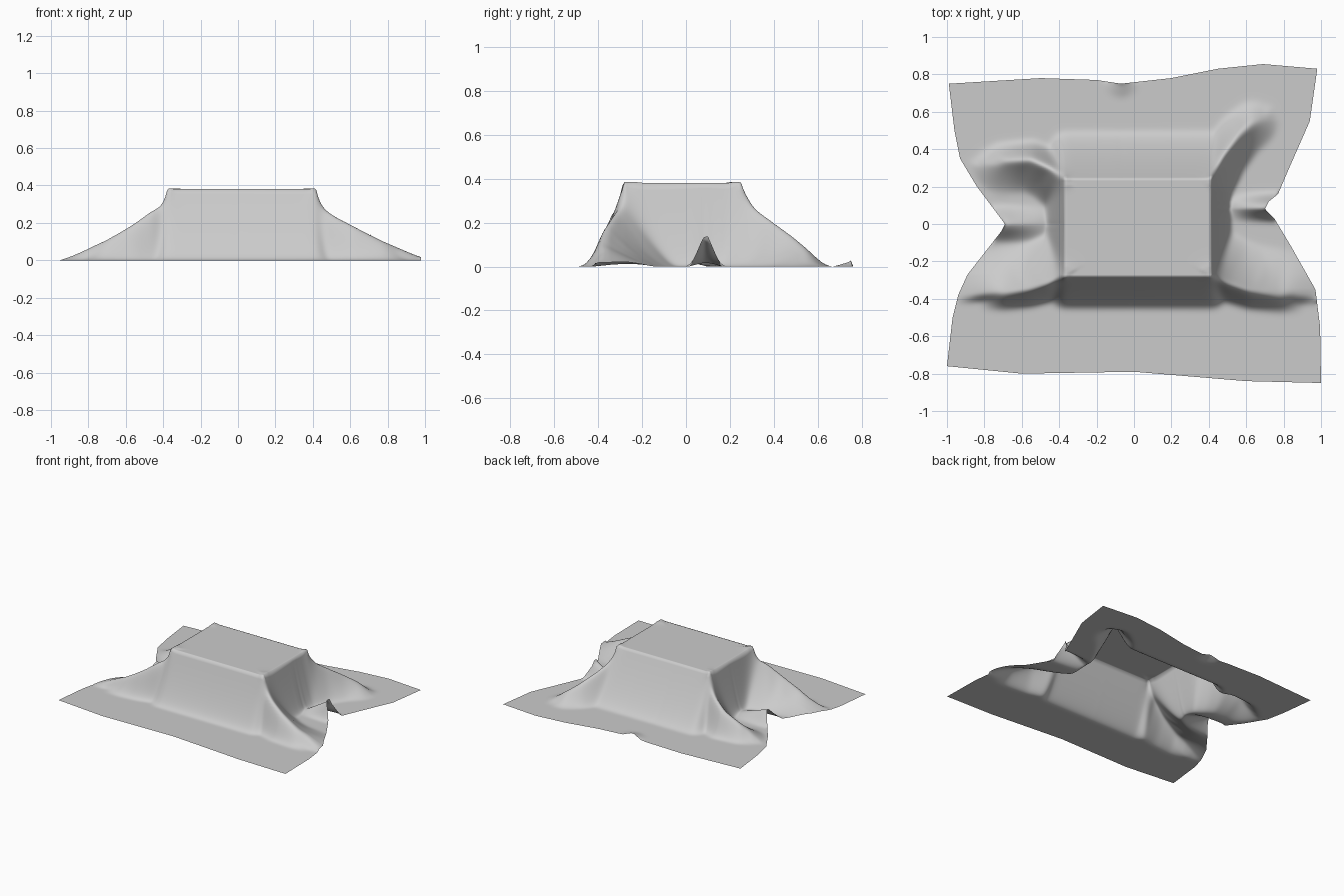
import bpy
import bmesh
from math import hypot
from mathutils import Vector

cube = bpy.data.objects.get("Cube")
if cube:
    bpy.data.objects.remove(cube, do_unlink=True)

# Hidden box under the cloth: left, right, front, back and top
X0, X1, Y0, Y1, TOP = -0.37, 0.41, -0.28, 0.24, 0.38
STEPS = 56

# Cloth outline: front and back edges as (x, y), side edges as (y, x)
FRONT = [(-1, -0.76), (-0.6, -0.8), (0, -0.79), (0.6, -0.84), (1, -0.85)]
BACK = [(-1, 0.75), (-0.5, 0.78), (-0.2, 0.77), (-0.07, 0.75), (0.2, 0.78),
        (0.45, 0.83), (0.7, 0.855), (1, 0.83)]
LEFT = [(-0.76, -1), (-0.5, -0.97), (-0.38, -0.94), (-0.27, -0.89), (-0.04, -0.71),
        (0, -0.69), (0.2, -0.84), (0.35, -0.93), (0.5, -0.96), (0.75, -0.99)]
RIGHT = [(-0.85, 1), (-0.55, 0.995), (-0.35, 0.97), (-0.12, 0.84), (0.03, 0.75),
         (0.08, 0.7), (0.12, 0.72), (0.16, 0.77), (0.3, 0.83), (0.55, 0.94), (0.83, 0.98)]

# Corner folds: crest points, then inner and outer slope widths
FOLDS = [
    ([(X1, Y0, 0.34), (0.5, -0.33, 0.27), (0.62, -0.37, 0.2), (0.78, -0.39, 0.11),
      (0.9, -0.39, 0)], 0.26, 0.08),
    ([(X0, Y0, 0.34), (-0.46, -0.33, 0.29), (-0.56, -0.36, 0.21), (-0.7, -0.38, 0.12),
      (-0.82, -0.38, 0)], 0.26, 0.08),
    ([(X0, Y1, 0.34), (-0.44, 0.3, 0.28), (-0.55, 0.35, 0.21), (-0.7, 0.34, 0.12),
      (-0.82, 0.29, 0)], 0.18, 0.09),
    ([(X1, Y1, 0.34), (0.47, 0.36, 0.26), (0.56, 0.48, 0.16), (0.63, 0.54, 0.1),
      (0.72, 0.53, 0)], 0.14, 0.11),
]


def clamp(value):
    return max(0.0, min(1.0, value))


def sample(points, t):
    """Linear lookup along a list of pairs."""
    for (a, fa), (b, fb) in zip(points, points[1:]):
        if t <= b:
            return fa + (fb - fa) * clamp((t - a) / (b - a))
    return points[-1][1]


def spread(t, stops):
    """Spread t over three bands, so that grid lines follow the box edges."""
    band = min(int(t), 2)
    return stops[band] + (stops[band + 1] - stops[band]) * (t - band)


def slope(t):
    """Falling cloth profile with a soft foot."""
    return clamp(1 - t) ** 1.3


def box_height(x, y):
    dx = max((X0 - x) / 0.1, (x - X1) / 0.11, 0)
    dy = max((Y0 - y) / 0.17, (y - Y1) / 0.25, 0)
    return TOP * slope(hypot(dx, dy))


def fold_height(x, y, crest, inner, outer):
    best = 0
    p = Vector((x, y))
    corner_sign = crest[0][0] * crest[0][1]
    for a, b in zip(crest, crest[1:]):
        start, end = Vector(a[:2]), Vector(b[:2])
        along = end - start
        t = clamp((p - start).dot(along) / along.length_squared)
        offset = p - start - along * t
        turn = along.x * offset.y - along.y * offset.x
        width = inner if turn * corner_sign < 0 else outer
        crest_z = a[2] + (b[2] - a[2]) * t
        best = max(best, crest_z * slope(offset.length / width))
    return best


def tent(x, y, tip_x, root_x, mid_y, half_width, height):
    """Raised pinch that opens at the side edge."""
    rise = clamp((x - root_x) / (tip_x - root_x))
    return height * rise * clamp(1.15 - abs(y - mid_y) / half_width)


def cloth_height(x, y):
    parts = [box_height(x, y)]
    parts += [fold_height(x, y, *fold) for fold in FOLDS]
    parts.append(tent(x, y, 0.71, 0.5, 0.09, 0.06, 0.14))
    parts.append(tent(x, y, -0.68, -0.42, 0, 0.08, 0.09))
    notch = Vector((x + 0.07, y - 0.755)).length
    parts.append(0.03 * clamp(1 - notch / 0.08))
    blended = sum(h ** 6 for h in parts) ** (1 / 6)
    return min(blended, TOP + 0.005)


# Draped cloth sheet
bm = bmesh.new()
rows = []
for j in range(3 * STEPS + 1):
    row = []
    for i in range(3 * STEPS + 1):
        u, v = i / STEPS, j / STEPS
        rough_x = spread(u, (-1, X0, X1, 1))
        y = spread(v, (sample(FRONT, rough_x), Y0, Y1, sample(BACK, rough_x)))
        x = spread(u, (sample(LEFT, y), X0, X1, sample(RIGHT, y)))
        row.append(bm.verts.new((x, y, cloth_height(x, y))))
    rows.append(row)
for low, high in zip(rows, rows[1:]):
    for i in range(len(low) - 1):
        bm.faces.new((low[i], low[i + 1], high[i + 1], high[i]))

# Relax the folds and their feet but keep the top and the outline
loose = [v for v in bm.verts if not v.is_boundary and v.co.z < TOP - 0.01]
for _ in range(14):
    bmesh.ops.smooth_vert(bm, verts=loose, factor=0.5, use_axis_z=True)

mesh = bpy.data.meshes.new("draped_cloth")
bm.to_mesh(mesh)
bm.free()
cloth = bpy.data.objects.new("draped_cloth", mesh)
bpy.context.collection.objects.link(cloth)

# Plain grey fabric
grey = bpy.data.materials.new("grey_fabric")
grey.use_nodes = True
colour = (0.6, 0.6, 0.6, 1)
grey.diffuse_color = colour
grey.node_tree.nodes["Principled BSDF"].inputs["Base Color"].default_value = colour
mesh.materials.append(grey)
mesh.shade_smooth()
